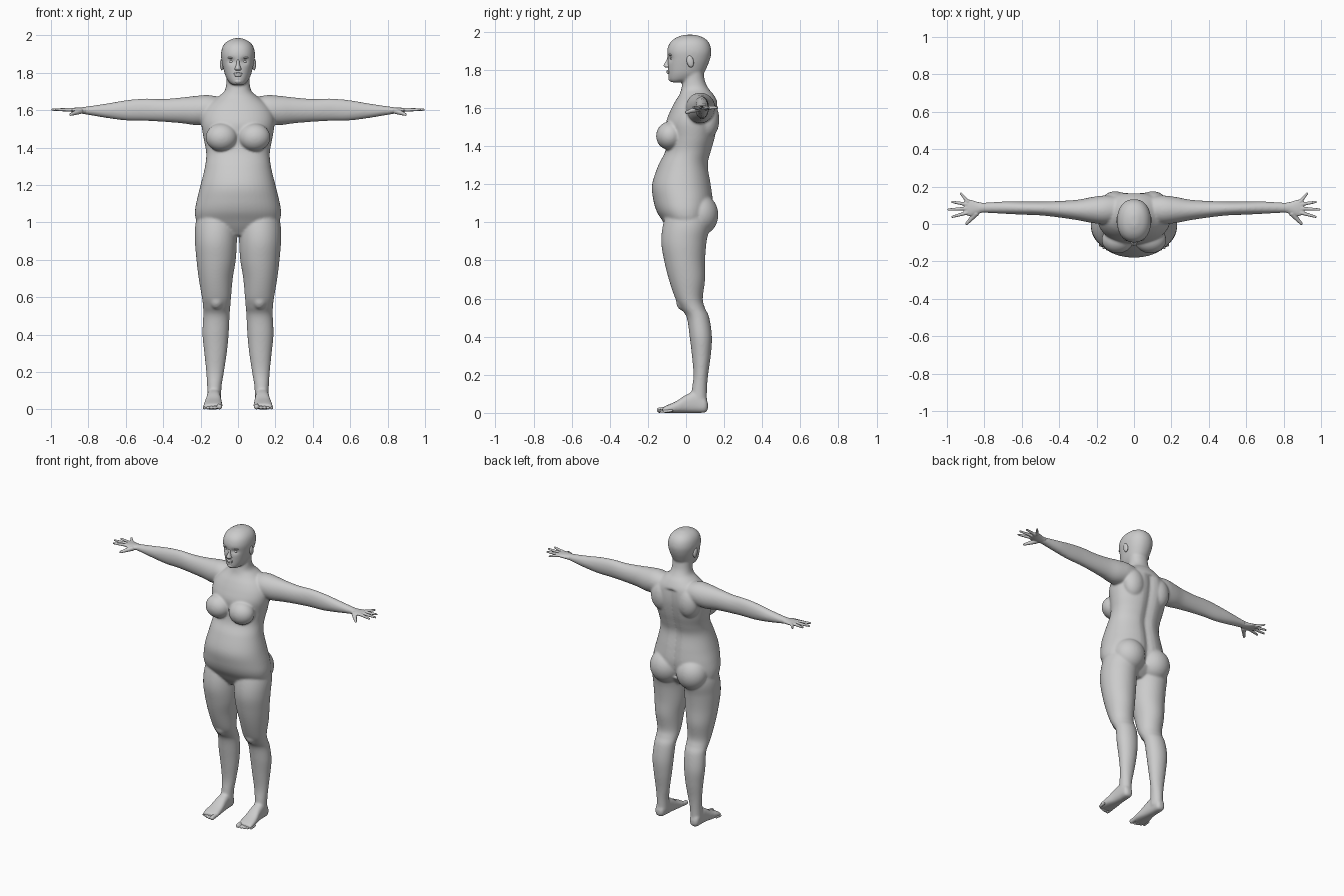
import bpy, bmesh, math
from mathutils import Vector, Matrix

cube = bpy.data.objects.get("Cube")
if cube:
    bpy.data.objects.remove(cube)

skin = bpy.data.materials.new("plain_grey")
skin.use_nodes = True
GREY = (0.6, 0.6, 0.6, 1)
skin.diffuse_color = GREY
skin.node_tree.nodes["Principled BSDF"].inputs["Base Color"].default_value = GREY

# which world axis each of (along, across, depth) runs on
AXES = {"x": (0, 1, 2), "y": (1, 0, 2), "z": (2, 0, 1)}


def spline(rows, steps=6):
    """Smooth the profile rows with a Catmull-Rom curve."""
    rows = [Vector(r) for r in rows]
    out = []
    for i in range(len(rows) - 1):
        a, b, c, d = (rows[min(max(i + k, 0), len(rows) - 1)] for k in (-1, 0, 1, 2))
        for s in range(steps):
            t = s / steps
            out.append(b + (c - a) * t / 2 + (a * 2 - b * 5 + c * 4 - d) * t**2 / 2
                       + (b * 3 - a - c * 3 + d) * t**3 / 2)
    return out + [rows[-1]]


def loft(bm, rows, axis="z", side=1, power=2.0, steps=6, count=48):
    """Closed skin through rounded rings: (along, across min, max, depth min, max)."""
    rings, order = [], AXES[axis]
    for t, u0, u1, v0, v1 in spline(rows, steps):
        ring = []
        for k in range(count):
            ang = math.tau * k / count
            cu, sv = math.cos(ang), math.sin(ang)
            cu = math.copysign(abs(cu) ** (2 / power), cu)
            sv = math.copysign(abs(sv) ** (2 / power), sv)
            co = Vector((0, 0, 0))
            co[order[0]] = t
            co[order[1]] = (u0 + u1) / 2 + cu * (u1 - u0) / 2
            co[order[2]] = (v0 + v1) / 2 + sv * (v1 - v0) / 2
            co.x *= side
            ring.append(bm.verts.new(co))
        rings.append(ring)
    for a, b in zip(rings, rings[1:]):
        for k in range(count):
            n = (k + 1) % count
            bm.faces.new((a[k], a[n], b[n], b[k]))
    bm.faces.new(rings[0])
    bm.faces.new(rings[-1])
    return [v for ring in rings for v in ring]


def centred(rows):
    return [(z, -w, w, f, b) for z, w, f, b in rows]


def blob(bm, centre, size, tilt=0.0):
    m = Matrix.Translation(centre) @ Matrix.Rotation(tilt, 4, "X") @ Matrix.Diagonal((*size, 1))
    bmesh.ops.create_uvsphere(bm, u_segments=32, v_segments=20, radius=1, matrix=m)


def digit(bm, a, b, r0, r1, side):
    """Tapered rod with round ends."""
    a, b = Vector(a), Vector(b)
    a.x *= side
    b.x *= side
    turn = (b - a).to_track_quat("Z", "Y").to_matrix().to_4x4()
    bmesh.ops.create_cone(bm, cap_ends=True, segments=16, radius1=r0, radius2=r1,
                          depth=(b - a).length, matrix=Matrix.Translation((a + b) / 2) @ turn)
    blob(bm, a, (r0,) * 3)
    blob(bm, b, (r1,) * 3)


def finish(bm, name, voxel, smooth):
    """Fuse the overlapping volumes into one smooth skin."""
    bmesh.ops.recalc_face_normals(bm, faces=bm.faces)
    mesh = bpy.data.meshes.new(name)
    bm.to_mesh(mesh)
    bm.free()
    mesh.materials.append(skin)
    ob = bpy.data.objects.new(name, mesh)
    bpy.context.collection.objects.link(ob)
    fuse = ob.modifiers.new("fuse", "REMESH")
    fuse.mode = "VOXEL"
    fuse.voxel_size = voxel
    fuse.use_smooth_shade = True
    soft = ob.modifiers.new("soften", "SMOOTH")
    soft.factor = 0.5
    soft.iterations = smooth


# torso and neck
body = bmesh.new()
torso = loft(body, centred([
    (.93, .09, -.07, .06), (.97, .18, -.1, .1), (1.01, .222, -.125, .125),
    (1.06, .23, -.155, .14), (1.12, .22, -.172, .145), (1.2, .2, -.178, .135),
    (1.3, .176, -.145, .12), (1.37, .17, -.11, .135), (1.44, .182, -.1, .155),
    (1.52, .195, -.105, .17), (1.58, .19, -.085, .172), (1.63, .16, -.06, .165),
    (1.67, .11, -.035, .145), (1.7, .074, -.025, .12), (1.74, .063, -.018, .1),
    (1.8, .062, -.01, .09)]), power=2.15)
for v in torso:  # spine furrow
    if v.co.y > .04 and 1 < v.co.z < 1.62:
        v.co.y -= .018 * math.exp(-(v.co.x / .03) ** 2)

# head with sunken eye sockets
head = loft(body, centred([
    (1.735, .028, -.08, -.02), (1.75, .048, -.09, .05), (1.78, .066, -.093, .09),
    (1.82, .078, -.095, .112), (1.86, .087, -.096, .127), (1.9, .091, -.099, .133),
    (1.94, .082, -.086, .122), (1.968, .058, -.055, .095), (1.985, .02, -.01, .05)]),
    power=2.2)
for v in head:
    if v.co.y < 0:
        v.co.y += .014 * math.exp(-((abs(v.co.x) - .034) / .018) ** 2
                                  - ((v.co.z - 1.862) / .014) ** 2)

for s in (1, -1):
    # breasts, buttocks and shoulder blades
    blob(body, (s * .088, -.085, 1.455), (.085, .072, .075), -.2)
    blob(body, (s * .1, .07, 1.04), (.105, .1, .11))
    blob(body, (s * .1, .115, 1.54), (.075, .06, .1))
    # legs
    loft(body, [
        (1.12, .03, .19, -.08, .1), (1, .006, .226, -.118, .125), (.9, .006, .23, -.13, .108),
        (.8, .012, .222, -.115, .1), (.7, .028, .21, -.09, .1), (.6, .037, .193, -.056, .088),
        (.55, .041, .187, -.028, .1), (.5, .045, .186, .004, .122), (.4, .05, .19, .019, .136),
        (.3, .06, .18, .031, .13), (.2, .075, .17, .039, .116), (.12, .088, .165, .03, .11),
        (.04, .09, .165, .02, .11)], side=s)
    # kneecap
    blob(body, (s * .115, -.012, .585), (.04, .04, .05))
    # arms
    loft(body, [
        (.06, .02, .14, 1.57, 1.66), (.15, 0, .152, 1.53, 1.68), (.22, .005, .145, 1.52, 1.677),
        (.3, .02, .13, 1.53, 1.668), (.4, .035, .123, 1.538, 1.66), (.5, .046, .12, 1.543, 1.662),
        (.6, .05, .12, 1.545, 1.653), (.7, .055, .12, 1.558, 1.636), (.8, .06, .114, 1.575, 1.621),
        (.84, .056, .115, 1.582, 1.616)], "x", s)
    # feet
    loft(body, [
        (.115, .115, .145, .02, .05), (.1, .1, .162, .002, .08), (.05, .094, .166, 0, .11),
        (0, .09, .17, 0, .095), (-.05, .085, .18, 0, .062), (-.1, .083, .186, 0, .04),
        (-.125, .088, .182, 0, .028)], "y", s, power=2.6)
finish(body, "body", .006, 12)

# nose, lips, brow and ears
face = bmesh.new()
loft(face, centred([
    (1.812, .011, -.105, -.07), (1.818, .019, -.116, -.07), (1.828, .015, -.117, -.07),
    (1.85, .009, -.104, -.07), (1.872, .009, -.097, -.07)]))
blob(face, (0, -.092, 1.795), (.025, .011, .006))
blob(face, (0, -.091, 1.785), (.021, .011, .006))
blob(face, (0, -.08, 1.755), (.022, .013, .014))
for s in (1, -1):
    blob(face, (s * .034, -.071, 1.86), (.014, .013, .009))
    blob(face, (s * .034, -.079, 1.88), (.024, .013, .006))
    blob(face, (s * .086, .022, 1.845), (.011, .019, .033), .2)
finish(face, "face_features", .0035, 3)

for s, name in ((1, "left"), (-1, "right")):
    # hand: palm, four spread fingers, thumb
    hand = bmesh.new()
    loft(hand, [
        (.81, .061, .113, 1.579, 1.618), (.84, .052, .119, 1.582, 1.615),
        (.875, .042, .13, 1.589, 1.613), (.905, .05, .128, 1.594, 1.61)], "x", s)
    for root, tip in (((.89, .12), (.925, .163)), ((.895, .105), (.972, .118)),
                      ((.895, .083), (.992, .077)), ((.893, .06), (.972, .038))):
        digit(hand, (*root, 1.602), (*tip, 1.603), .0105, .0065, s)
    digit(hand, (.845, .056, 1.595), (.895, .002, 1.577), .016, .008, s)
    finish(hand, name + "_hand", .0035, 3)

    # toes, from the big one outward
    toes = bmesh.new()
    for i in range(5):
        r = .0145 if i == 0 else .0105 - .0007 * i
        x = .099 if i == 0 else .104 + .019 * i
        y = -.139 + .0015 * i * i
        digit(toes, (x, y + .04, r + .004), (x, y, r), r, r, s)
    finish(toes, name + "_toes", .0035, 2)
